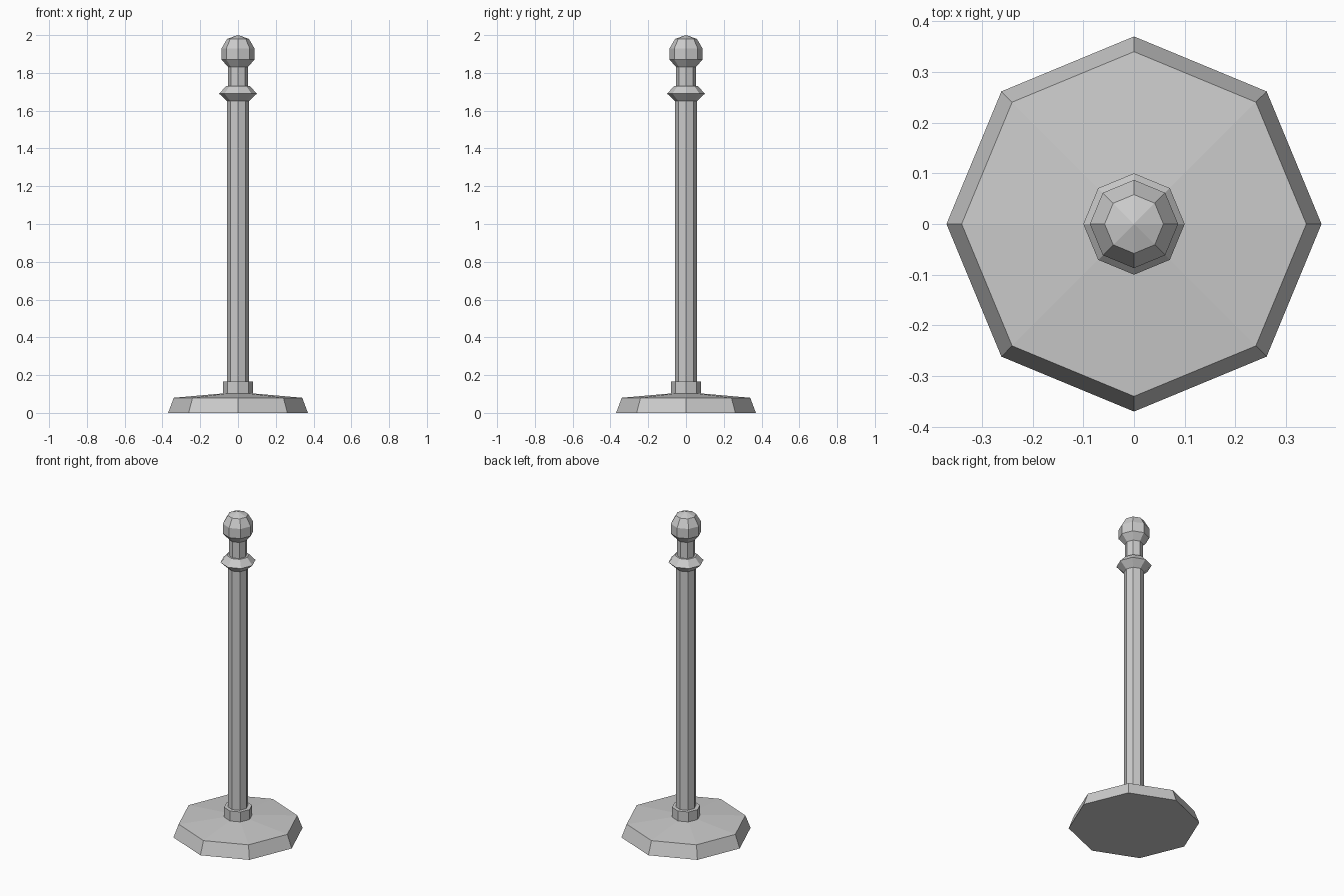
import bpy, bmesh
from math import cos, sin, pi

if "Cube" in bpy.data.objects:
    bpy.data.objects.remove(bpy.data.objects["Cube"])

SIDES = 8

def lathe(name, profile):
    """Eight-sided turned solid from (radius, z) points, closed at both ends."""
    bm = bmesh.new()
    rings = []
    for r, z in profile:
        if r == 0:
            rings.append([bm.verts.new((0, 0, z))] * SIDES)
        else:
            rings.append([bm.verts.new((r * cos(2 * pi * i / SIDES),
                                        r * sin(2 * pi * i / SIDES), z))
                          for i in range(SIDES)])
    for low, high in zip(rings, rings[1:]):
        for i in range(SIDES):
            j = (i + 1) % SIDES
            quad = [low[i], low[j], high[j], high[i]]
            bm.faces.new(list(dict.fromkeys(quad)))
    # flat caps where an end is not a point
    if profile[0][0] > 0:
        bm.faces.new(rings[0][::-1])
    if profile[-1][0] > 0:
        bm.faces.new(rings[-1])
    bmesh.ops.recalc_face_normals(bm, faces=bm.faces)
    mesh = bpy.data.meshes.new(name)
    bm.to_mesh(mesh)
    bm.free()
    obj = bpy.data.objects.new(name, mesh)
    bpy.context.collection.objects.link(obj)
    return obj

# Weighted foot with a gently sloping top
lathe("base", [(0.37, 0), (0.34, 0.08), (0.08, 0.103)])
# Sleeve where the pole meets the foot
lathe("base_collar", [(0.08, 0.10), (0.08, 0.165)])
# Upright
lathe("pole", [(0.057, 0.10), (0.057, 1.66)])
# Flared ring that holds the rope
lathe("rope_ring", [(0.057, 1.65), (0.10, 1.69), (0.063, 1.73)])
# Neck and faceted ball on top
lathe("neck", [(0.052, 1.72), (0.052, 1.84)])
lathe("ball_finial", [(0.052, 1.83), (0.087, 1.87), (0.087, 1.93),
                      (0.058, 1.98), (0, 2.0)])
